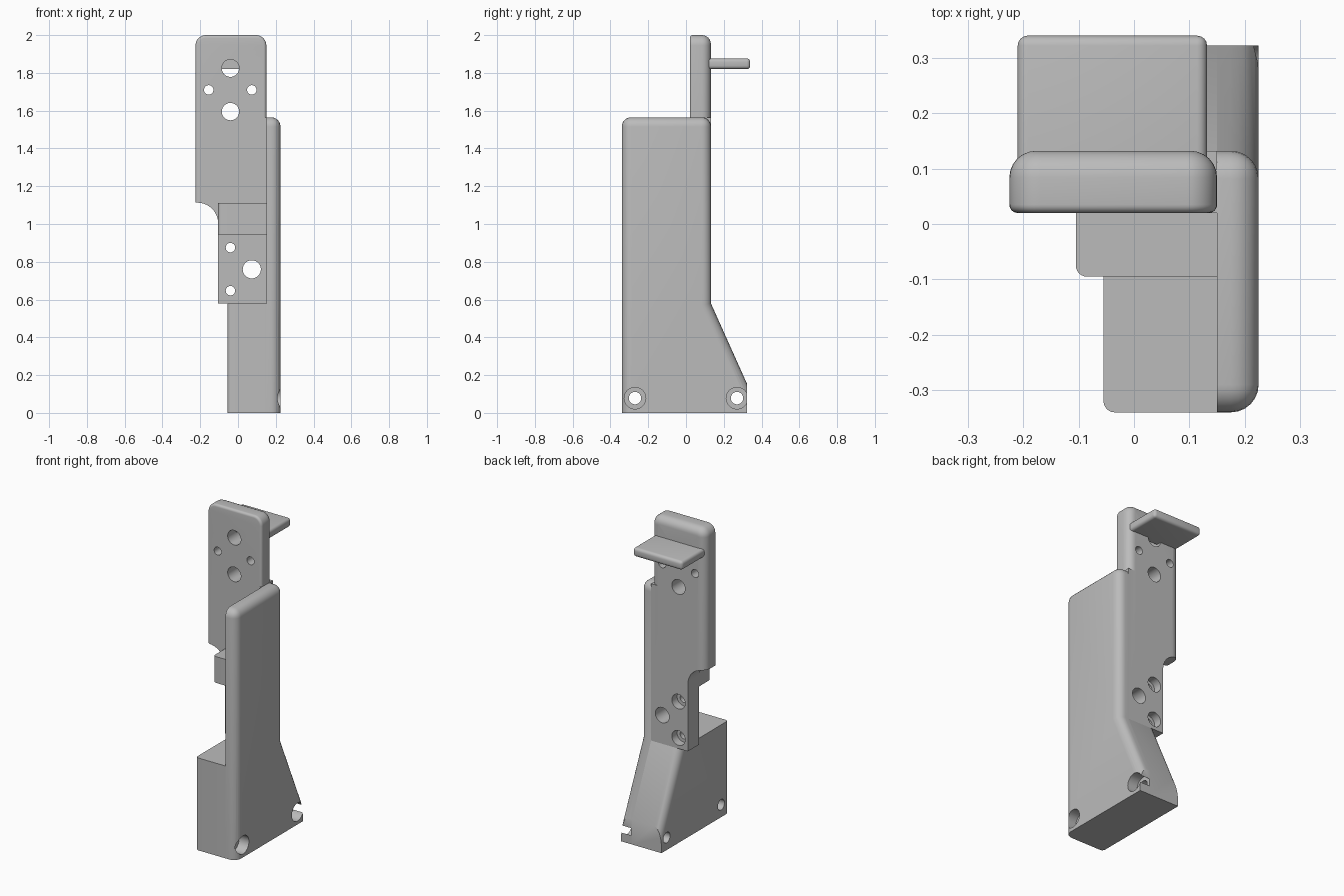
import bpy, bmesh, math
from mathutils import Matrix, Vector

if "Cube" in bpy.data.objects:
    bpy.data.objects.remove(bpy.data.objects["Cube"])

grey = bpy.data.materials.new("plain_grey")
grey.use_nodes = True
GREY = (0.5, 0.5, 0.5, 1)
grey.diffuse_color = GREY
grey.node_tree.nodes["Principled BSDF"].inputs["Base Color"].default_value = GREY

FRONT, BACK = 0.02, 0.132      # faces of the upright plate
LEFT = 0.225                   # outer face of the side plate
SEAM = 0.15                    # where side plate meets the rest
STEP = 0.58                    # top of the base block


def prism(points, axis, lo, hi):
    """Extrude an outline along x (points are y, z) or y (points are x, z)."""
    bm = bmesh.new()
    place = (lambda p, d: (d, *p)) if axis == "x" else (lambda p, d: (p[0], d, p[1]))
    face = bm.faces.new([bm.verts.new(place(p, lo)) for p in points])
    ext = bmesh.ops.extrude_face_region(bm, geom=[face])["geom"]
    move = Vector((hi - lo, 0, 0) if axis == "x" else (0, hi - lo, 0))
    bmesh.ops.translate(bm, vec=move, verts=[v for v in ext if isinstance(v, bmesh.types.BMVert)])
    bmesh.ops.recalc_face_normals(bm, faces=bm.faces)
    return bm


def box(x, y, z):
    return prism([(x[0], z[0]), (x[1], z[0]), (x[1], z[1]), (x[0], z[1])], "y", *y)


def round_edges(bm, radius, rule, segments=6):
    edges = [e for e in bm.edges if rule(*[v.co for v in e.verts])]
    bmesh.ops.bevel(bm, geom=edges, offset=radius, segments=segments, profile=0.5,
                    affect="EDGES", clamp_overlap=False)


def both(axis, value):
    """Rule: an edge lies on the plane axis = value."""
    return lambda a, b: abs(a[axis] - value) < 1e-4 and abs(b[axis] - value) < 1e-4


def drill(axis, centre, radius, lo, hi):
    """Cylinder along x or y, used to cut a hole."""
    mid = (lo + hi) / 2
    if axis == "x":
        where, turn = (mid, *centre), Matrix.Rotation(math.pi / 2, 4, "Y")
    else:
        where, turn = (centre[0], mid, centre[1]), Matrix.Rotation(math.pi / 2, 4, "X")
    bm = bmesh.new()
    bmesh.ops.create_cone(bm, cap_ends=True, segments=40, radius1=radius, radius2=radius,
                          depth=hi - lo, matrix=Matrix.Translation(where) @ turn)
    return bm


def make(name, bm):
    mesh = bpy.data.meshes.new(name)
    bm.to_mesh(mesh)
    bm.free()
    mesh.materials.append(grey)
    ob = bpy.data.objects.new(name, mesh)
    bpy.context.scene.collection.objects.link(ob)
    return ob


def finish(name, bm, joins=(), cuts=()):
    """Create a part, apply its unions and cuts, and shade it."""
    ob = make(name, bm)
    tools = []
    for kind, shapes in (("UNION", joins), ("DIFFERENCE", cuts)):
        for shape in shapes:
            tool = make("cutter", shape)
            tool.hide_render = True
            mod = ob.modifiers.new("boolean", "BOOLEAN")
            mod.operation, mod.object, mod.solver = kind, tool, "EXACT"
            tools.append(tool)
    if tools:
        graph = bpy.context.evaluated_depsgraph_get()
        result = bpy.data.meshes.new_from_object(ob.evaluated_get(graph))
        ob.modifiers.clear()
        ob.data = result
        for tool in tools:
            bpy.data.objects.remove(tool)
    ob.data.shade_smooth()
    ob.data.set_sharp_from_angle(angle=math.radians(32))
    return ob


def trim_back(bm):
    """Cut the flared foot off square at the rear."""
    cut = bmesh.ops.bisect_plane(bm, geom=bm.verts[:] + bm.edges[:] + bm.faces[:], dist=1e-5,
                                 plane_co=(0, 0.322, 0), plane_no=(0, 1, 0), clear_outer=True)
    edges = [e for e in cut["geom_cut"] if isinstance(e, bmesh.types.BMEdge)]
    bmesh.ops.edgenet_fill(bm, edges=edges)
    bmesh.ops.recalc_face_normals(bm, faces=bm.faces)


def foot_holes():
    cuts = []
    for y in (-0.27, 0.27):
        cuts.append(drill("x", (y, 0.078), 0.033, -0.2, 0.3))
        cuts.append(drill("x", (y, 0.078), 0.057, 0.157, 0.3))
    return cuts


# Tall side plate with flared foot
TOE = (0.392, 0)
side = prism([(-0.34, 0), TOE, (BACK, STEP), (BACK, 1.565), (-0.34, 1.565)], "x", SEAM, LEFT)
outer, top = both(0, LEFT), both(2, 1.565)
floor = both(2, 0)
round_edges(side, 0.05, lambda a, b: not floor(a, b) and (
    outer(a, b) or (top(a, b) and abs(a.y - b.y) < 1e-4)))
trim_back(side)
finish("side_plate", side, cuts=foot_holes())

# Base block
base = prism([(-0.34, 0), TOE, (BACK, STEP), (-0.34, STEP)], "x", -0.055, SEAM)
inner, front = both(0, -0.055), both(1, -0.34)
round_edges(base, 0.05, lambda a, b: inner(a, b) and abs(a.y - b.y) > 0.1 and abs(a.z - b.z) > 0.1)
round_edges(base, 0.02, lambda a, b: inner(a, b) and front(a, b))
trim_back(base)
finish("base_block", base, cuts=foot_holes())

# Upright plate: rounded top corners, big radius behind, small radius in front
R = 0.055
outline = [(-LEFT, STEP), (SEAM, STEP)]
for cx, start in ((SEAM - R, 0), (-LEFT + R, 90)):
    for i in range(9):
        t = math.radians(start + i * 90 / 8)
        outline.append((cx + R * math.cos(t), 2 - R + R * math.sin(t)))
plate = prism(outline, "y", FRONT, BACK)
bottom = both(2, STEP)
for radius, y in ((0.048, BACK), (0.015, FRONT)):
    face = both(1, y)
    round_edges(plate, radius, lambda a, b: face(a, b) and not bottom(a, b))

# Notch that narrows the lower plate, with a curved inner corner
N = 0.11
notch = [(-0.4, 0.4), (-0.105, 0.4)]
for i in range(11):
    t = math.radians(i * 9)
    notch.append((-0.105 - N + N * math.cos(t), 1.113 - N + N * math.sin(t)))
notch.append((-0.4, 1.113))
cuts = [prism(notch, "y", -0.1, 0.3)]
for centre, radius in (((-0.04, 1.825), 0.046), ((-0.04, 1.595), 0.046),
                       ((-0.155, 1.71), 0.025), ((0.073, 1.71), 0.025),
                       ((0.073, 0.76), 0.048), ((-0.04, 0.875), 0.025),
                       ((-0.04, 0.647), 0.025)):
    cuts.append(drill("y", centre, radius, -0.1, 0.3))
for z in (0.875, 0.647):
    cuts.append(drill("y", (-0.04, z), 0.046, 0.08, 0.3))
filler = box((0.095, SEAM), (FRONT, BACK), (STEP, 1.565))
finish("upright_plate", plate, joins=[filler], cuts=cuts)

# Rib across the front of the upright plate
rib = box((-0.105, SEAM), (-0.095, FRONT), (0.945, 1.11))
rib_side, rib_front = both(0, -0.105), both(1, -0.095)
round_edges(rib, 0.02, lambda a, b: rib_side(a, b) and rib_front(a, b))
finish("front_rib", rib)

# Shelf at the rear
shelf = box((-0.21, 0.132), (0.1, 0.34), (1.82, 1.876))
root = both(1, 0.1)
round_edges(shelf, 0.018, lambda a, b: not root(a, b), 4)
finish("rear_shelf", shelf)
